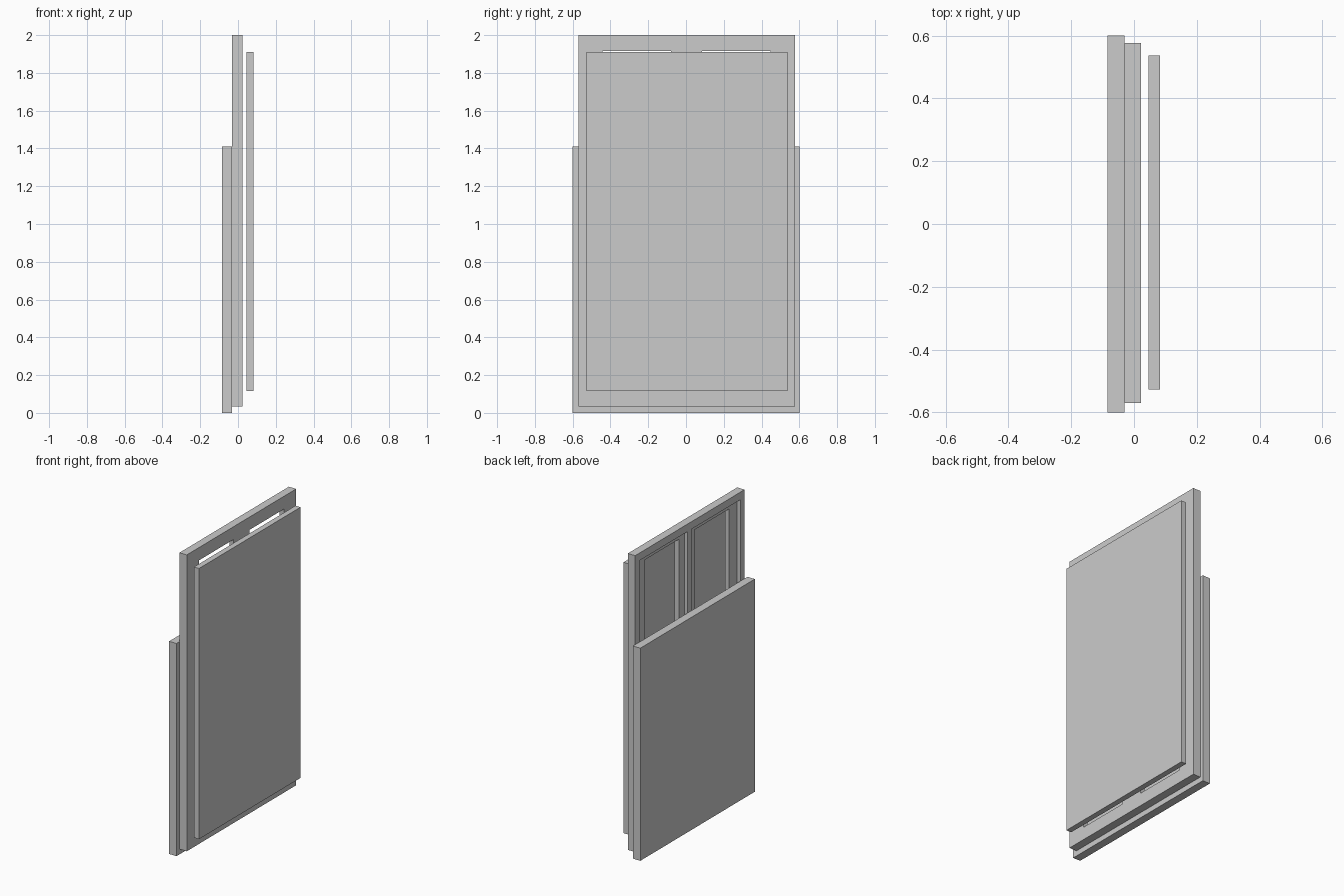
import bpy, bmesh

if "Cube" in bpy.data.objects:
    bpy.data.objects.remove(bpy.data.objects["Cube"])


def cell_solid(name, xs, ys, zs, solid):
    """Closed mesh made of the filled cells of a box grid (outer faces only)."""
    bm = bmesh.new()
    axes = (xs, ys, zs)
    n = [len(a) - 1 for a in axes]

    def filled(c):
        return all(0 <= c[a] < n[a] for a in range(3)) and solid(*c)

    verts = {}

    def vert(k):
        if k not in verts:
            verts[k] = bm.verts.new([axes[a][k[a]] for a in range(3)])
        return verts[k]

    for c in [(i, j, k) for i in range(n[0]) for j in range(n[1]) for k in range(n[2])]:
        if not filled(c):
            continue
        for a in range(3):
            b, d = (a + 1) % 3, (a + 2) % 3
            for side in (0, 1):
                nb = list(c)
                nb[a] += 2 * side - 1
                if filled(nb):
                    continue
                quad = []
                for u, v in ((0, 0), (1, 0), (1, 1), (0, 1)):
                    k = list(c)
                    k[a] += side
                    k[b] += u
                    k[d] += v
                    quad.append(vert(tuple(k)))
                bm.faces.new(quad if side else quad[::-1])
    me = bpy.data.meshes.new(name)
    bm.to_mesh(me)
    bm.free()
    ob = bpy.data.objects.new(name, me)
    bpy.context.collection.objects.link(ob)
    return ob


def box(name, x, y, z):
    return cell_solid(name, x, y, z, lambda i, j, k: True)


# Low solid panel at the back, standing on the ground
box("back_panel", (-0.085, -0.031), (-0.60, 0.60), (0.0, 1.41))

# Window frame: stepped openings, a deep border and mullion in front of two sashes
ys = [0.0035 + v for v in (-0.573, -0.528, -0.445, -0.082, -0.024,
                           0.024, 0.082, 0.445, 0.528, 0.573)]
zs = (0.035, 0.085, 0.12, 1.915, 1.95, 2.0)


def frame_cell(i, j, k):
    if i == 0:  # outer border and centre mullion
        return j in (0, 4, 8) or k in (0, 4)
    return not (j in (2, 6) and k == 2)  # sash layer with two pane openings


cell_solid("window_frame", (-0.031, -0.008, 0.023), ys, zs, frame_cell)

# Thin separate panel on the other side
box("screen_panel", (0.046, 0.083), (-0.527, 0.537), (0.115, 1.91))
